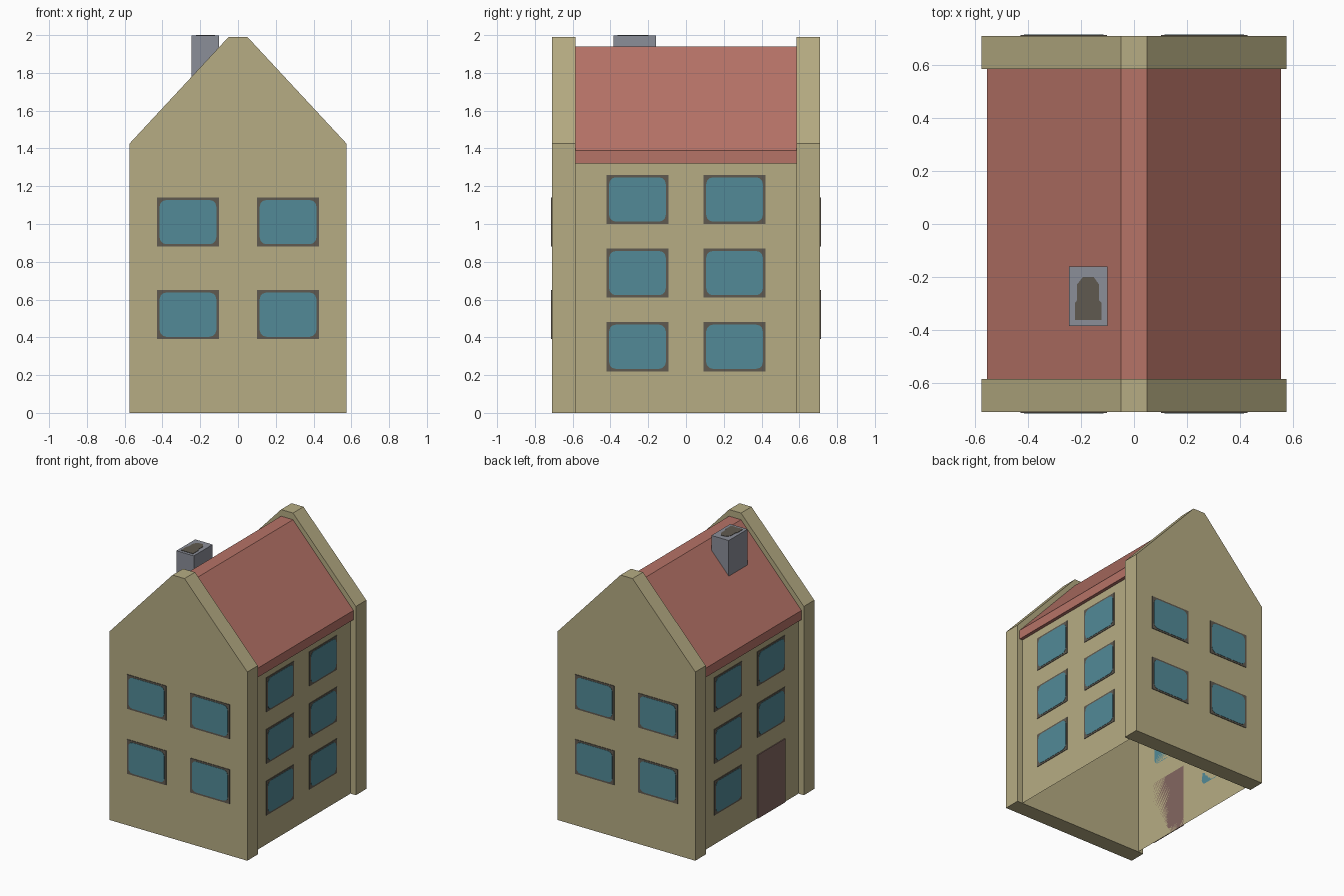
import bpy, bmesh, math
from mathutils import Vector, Matrix

if "Cube" in bpy.data.objects:
    bpy.data.objects.remove(bpy.data.objects["Cube"])


def material(name, r, g, b):
    lin = [((c / 255 + 0.055) / 1.055) ** 2.4 for c in (r, g, b)]
    m = bpy.data.materials.new(name)
    m.diffuse_color = (*lin, 1)
    m.use_nodes = True
    m.node_tree.nodes["Principled BSDF"].inputs["Base Color"].default_value = m.diffuse_color
    return m


WALL = material("sand wall", 182, 172, 131)
ROOF = material("red roof", 182, 115, 103)
GLASS = material("blue glass", 82, 138, 151)
FRAME = material("dark frame", 96, 90, 80)
DOOR = material("brown door", 132, 103, 97)
STONE = material("grey chimney", 139, 142, 152)
Z = Vector((0, 0, 1))


def finish(name, bm, mat):
    me = bpy.data.meshes.new(name)
    bm.to_mesh(me)
    bm.free()
    me.materials.append(mat)
    ob = bpy.data.objects.new(name, me)
    bpy.context.collection.objects.link(ob)
    return ob


def prism(name, outline, depth, mat, matrix):
    """Closed outline in local xy, extruded along local z."""
    bm = bmesh.new()
    f = bm.faces.new([bm.verts.new((x, y, 0)) for x, y in outline])
    ext = bmesh.ops.extrude_face_region(bm, geom=[f])
    vs = [v for v in ext["geom"] if isinstance(v, bmesh.types.BMVert)]
    bmesh.ops.translate(bm, vec=(0, 0, depth), verts=vs)
    bmesh.ops.transform(bm, matrix=matrix, verts=bm.verts)
    bmesh.ops.recalc_face_normals(bm, faces=bm.faces)
    return finish(name, bm, mat)


def facing(n, loc, up=Z):
    n = Vector(n)
    m = Matrix((up.cross(n), up, n)).transposed().to_4x4()
    m.translation = loc
    return m


def rounded(w, h, r, seg=3):
    if r == 0:
        return [(-w/2, -h/2), (w/2, -h/2), (w/2, h/2), (-w/2, h/2)]
    pts = []
    for k, (sx, sy) in enumerate([(1, 1), (-1, 1), (-1, -1), (1, -1)]):
        for i in range(seg + 1):
            a = math.pi / 2 * (k + i / seg)
            pts.append((sx * (w/2 - r) + r * math.cos(a), sy * (h/2 - r) + r * math.sin(a)))
    return pts


def house_profile(half, low, eave, top):
    return [(-half, low), (half, low), (half, eave), (0.05, top), (-0.05, top), (-half, eave)]


def window(name, n, loc):
    m = facing(n, loc)
    prism(name + "_frame", rounded(0.328, 0.26, 0), 0.004, FRAME, m)
    prism(name + "_glass", rounded(0.30, 0.234, 0.035), 0.006, GLASS, m)


# Gable ends: thick slabs standing proud of the body
for name, y in (("front_gable", -0.585), ("back_gable", 0.71)):
    prism(name, house_profile(0.575, 0, 1.425, 1.99), 0.125, WALL, facing((0, -1, 0), (0, y, 0)))

# Roof block between the gables
prism("roof", house_profile(0.555, 1.32, 1.39, 1.94), 1.17, ROOF, facing((0, -1, 0), (0, 0.585, 0)))

# Side walls: single sheets, open underneath
bm = bmesh.new()
for s in (-1, 1):
    c = [(-0.585, 0), (0.585, 0), (0.585, 1.32), (-0.585, 1.32)]
    bm.faces.new([bm.verts.new((s * 0.53, s * y, z)) for y, z in c])
finish("side_walls", bm, WALL)

# Gable windows, two rows of two
for s, side in ((-1, "front"), (1, "back")):
    for x in (-0.265, 0.265):
        for z in (0.52, 1.01):
            window(side + "_window", (0, s, 0), (x, s * 0.71, z))

# Side windows, three rows of two; the door takes one place on the left
for s, side in ((-1, "left"), (1, "right")):
    for y in (-0.257, 0.257):
        for z in (0.35, 0.74, 1.13):
            if s < 0 and y < 0 and z < 0.5:
                prism("door", rounded(0.328, 0.48, 0), 0.006, DOOR, facing((-1, 0, 0), (-0.53, y, 0.24)))
            else:
                window(side + "_window", (s, 0, 0), (s * 0.53, y, z))

# Chimney with a dark flue opening
up = Vector((0, 1, 0))
prism("chimney", rounded(0.145, 0.225, 0), 0.34, STONE, facing((0, 0, 1), (-0.1725, -0.2725, 1.657), up))
flue = [(-0.05, -0.085), (0.05, -0.085), (0.05, -0.02), (0.04, -0.01), (0.04, 0.05),
        (0.02, 0.078), (-0.02, 0.078), (-0.042, 0.05), (-0.042, -0.01), (-0.05, -0.02)]
prism("flue", flue, 0.003, FRAME, facing((0, 0, 1), (-0.1725, -0.2775, 1.997), up))
